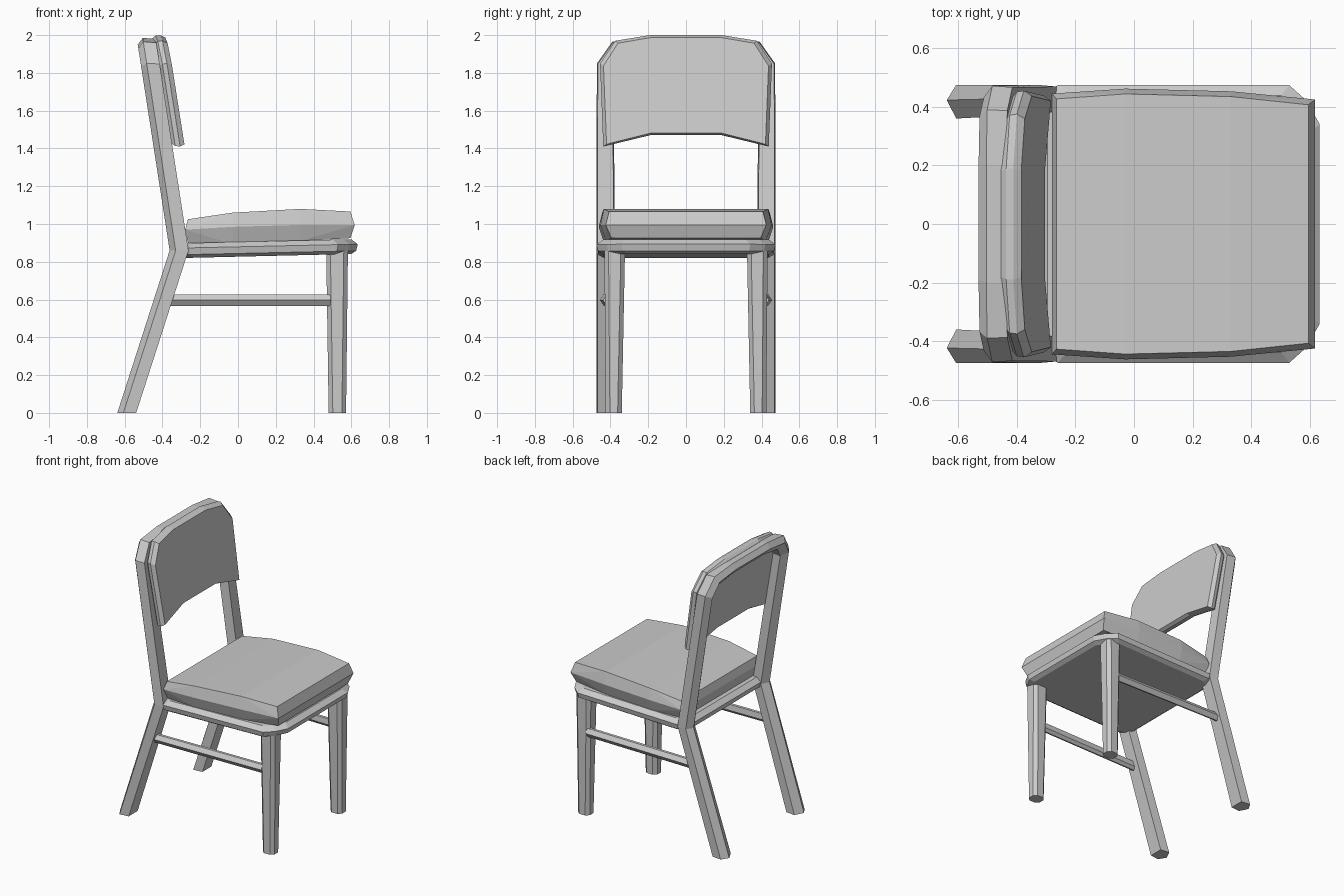
import bpy, bmesh

if "Cube" in bpy.data.objects:
    bpy.data.objects.remove(bpy.data.objects["Cube"])


def finish(name, bm, mirror=False):
    bmesh.ops.recalc_face_normals(bm, faces=bm.faces)
    me = bpy.data.meshes.new(name)
    bm.to_mesh(me)
    bm.free()
    ob = bpy.data.objects.new(name, me)
    bpy.context.collection.objects.link(ob)
    if mirror:
        m = ob.modifiers.new("mirror", 'MIRROR')
        m.use_axis = (False, True, False)
    return ob


def loft(name, rings, mirror=False):
    """Skin a list of equal-length rings and cap both ends."""
    bm = bmesh.new()
    vs = [[bm.verts.new(p) for p in r] for r in rings]
    n = len(vs[0])
    for a, b in zip(vs, vs[1:]):
        for i in range(n):
            j = (i + 1) % n
            bm.faces.new((a[i], a[j], b[j], b[i]))
    bm.faces.new(vs[0])
    bm.faces.new(vs[-1])
    return finish(name, bm, mirror)


def flip(pts):
    """Mirror half an outline of (x, y, ...) points across y = 0."""
    return pts + [(p[0], -p[1], *p[2:]) for p in reversed(pts)]


# Back frame: rear legs and top rail as one bent bar
KNEE = 0.86


def spine_x(z):
    if z < KNEE:
        return -0.587 + (0.587 - 0.31) * z / KNEE
    return -0.31 - (z - KNEE) * 0.155


# each station: outer y, z and inner y, z
stations = [(0.475, 0, 0.36, 0), (0.475, KNEE, 0.375, KNEE),
            (0.472, 1.85, 0.385, 1.81), (0.39, 1.965, 0.34, 1.88),
            (0.20, 1.985, 0.18, 1.905)]
section = [(-0.052, 0.45), (-0.02, 0), (0.048, 0.06),
           (0.048, 0.94), (-0.02, 1)]   # (depth, outer-to-inner)


def bar_ring(oy, oz, iy, iz, side):
    ring = []
    for d, t in section:
        y, z = oy + (iy - oy) * t, oz + (iz - oz) * t
        ring.append((spine_x(z) + d, side * y, z))
    return ring


rings = [bar_ring(*s, 1) for s in stations]
rings += [bar_ring(*s, -1) for s in reversed(stations)]
loft("back_frame", rings)

# Backrest panel: curved outline with bevelled front and back
outline = flip([(1.47, 0.19), (1.41, 0.438), (1.85, 0.455),
                (1.97, 0.375), (2.0, 0.19)][::-1])


def panel_ring(offset, inset):
    ring = []
    for z, y in outline:
        y2 = y * (1 - inset / 0.45)
        z2 = z + (inset if z < 1.6 else -inset) * 0.7
        bow = 0.014 * (abs(y) / 0.45) ** 2
        ring.append((-0.305 - (z2 - 1.41) * 0.16 + offset + bow, y2, z2))
    return ring


loft("backrest_panel", [panel_ring(-0.06, 0.025), panel_ring(-0.04, 0.004),
                        panel_ring(-0.015, 0), panel_ring(0.01, 0.018)])

# Seat frame: chamfered plan, rising slightly to the front
plan = flip([(-0.33, 0.43), (-0.26, 0.474), (0.53, 0.474),
             (0.59, 0.42), (0.634, 0.34)])


def seat_ring(z, inset):
    return [((x - 0.15) * (1 - inset / 0.48) + 0.15, y * (1 - inset / 0.47),
             z + 0.022 * (x + 0.33)) for x, y in plan]


loft("seat_frame", [seat_ring(0.82, 0.035), seat_ring(0.837, 0.008),
                    seat_ring(0.872, 0), seat_ring(0.898, 0.035)])

# Cushion: stations along x as (x, half width, bottom, middle, top)
cushion = []
for x, w, zb, zm, zt, bulge in [(-0.265, 0.445, 0.90, 0.97, 1.025, -0.015),
                                (-0.03, 0.462, 0.895, 0.985, 1.06, 0),
                                (0.33, 0.453, 0.91, 0.995, 1.08, 0),
                                (0.595, 0.425, 0.925, 0.995, 1.066, 0.023)]:
    cushion.append(flip([(x, w - 0.03, zb), (x + bulge, w, zm),
                         (x, w - 0.018, zt)]))
bm = bmesh.new()
for p in sum(cushion, []):
    bm.verts.new(p)
bmesh.ops.convex_hull(bm, input=bm.verts)
bmesh.ops.dissolve_limit(bm, angle_limit=0.03, verts=bm.verts, edges=bm.edges)
finish("seat_cushion", bm)


# Front legs: tapered, chamfered posts
def leg_ring(x0, x1, y0, y1, z, c=0.022):
    return [(x0 + c, y0, z), (x1 - c, y0, z), (x1, y0 + c, z), (x1, y1 - c, z),
            (x1 - c, y1, z), (x0 + c, y1, z), (x0, y1 - c, z), (x0, y0 + c, z)]


loft("front_leg", [leg_ring(0.48, 0.572, 0.34, 0.425, 0),
                   leg_ring(0.467, 0.582, 0.323, 0.432, 0.86)], True)


# Side stretchers between front and rear legs
def rod_ring(x, y):
    return [(x, y + dy, 0.597 + dz) for dy, dz in
            [(0.025, 0), (0.005, 0.03), (-0.015, 0.03),
             (-0.02, -0.01), (-0.005, -0.03), (0.005, -0.03)]]


loft("side_stretcher", [rod_ring(-0.36, 0.43), rod_ring(0.49, 0.415)], True)
